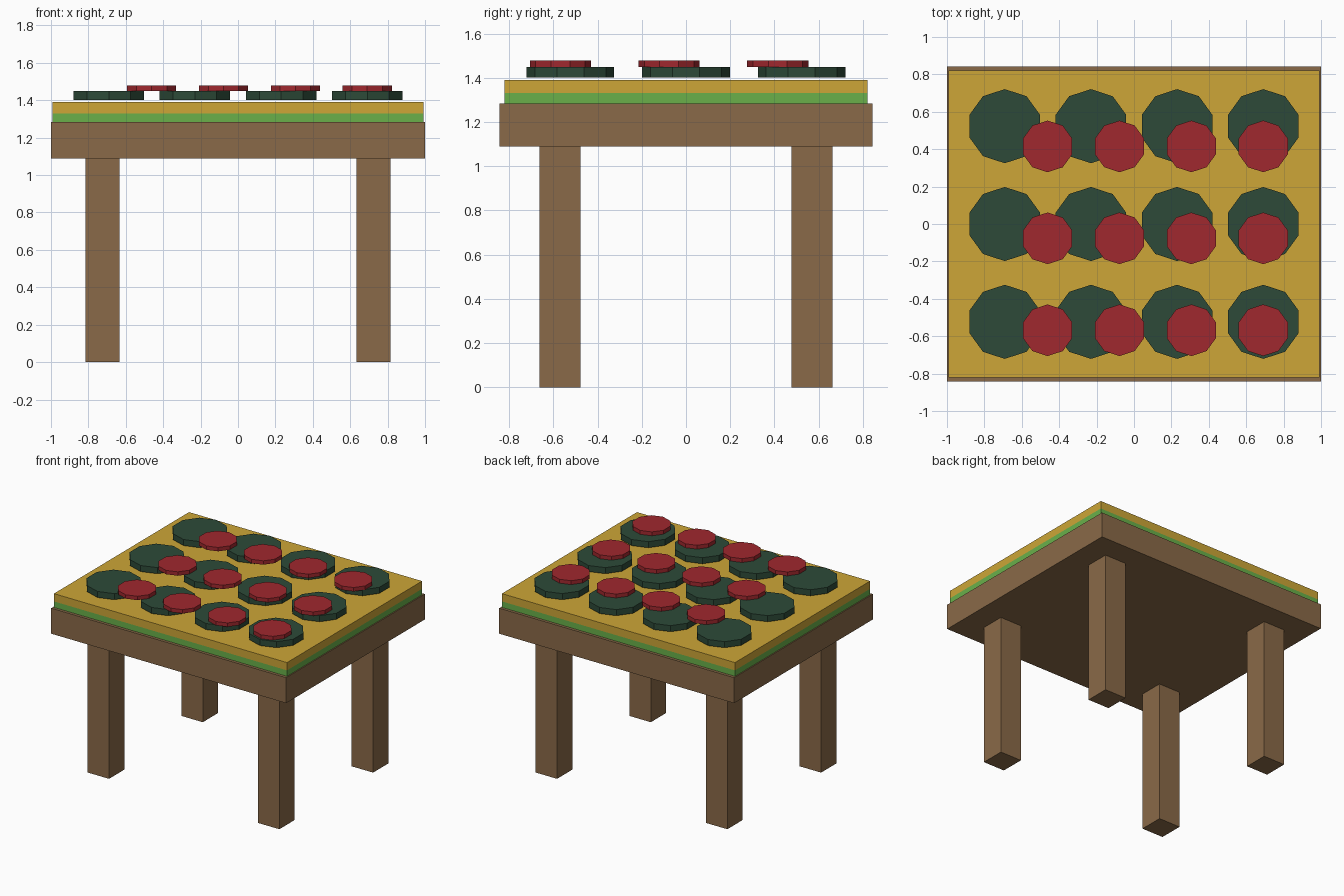
import bpy

if "Cube" in bpy.data.objects:
    bpy.data.objects.remove(bpy.data.objects["Cube"])


def material(name, hex_code):
    # sRGB hex to linear diffuse colour
    srgb = [int(hex_code[i:i + 2], 16) / 255 for i in (0, 2, 4)]
    lin = [c / 12.92 if c <= 0.04045 else ((c + 0.055) / 1.055) ** 2.4 for c in srgb]
    mat = bpy.data.materials.new(name)
    mat.diffuse_color = (*lin, 1)
    mat.use_nodes = True
    mat.node_tree.nodes["Principled BSDF"].inputs["Base Color"].default_value = mat.diffuse_color
    return mat


def finish(name, mat):
    obj = bpy.context.object
    obj.name = name
    obj.data.materials.append(mat)
    return obj


def box(name, x, y, width, depth, z0, z1, mat):
    bpy.ops.mesh.primitive_cube_add(size=1, location=(x, y, (z0 + z1) / 2))
    bpy.context.object.scale = (width, depth, z1 - z0)
    bpy.ops.object.transform_apply(location=False, rotation=False, scale=True)
    return finish(name, mat)


def disc(name, x, y, radius, z0, z1, mat):
    bpy.ops.mesh.primitive_cylinder_add(vertices=10, radius=radius, depth=z1 - z0,
                                        location=(x, y, (z0 + z1) / 2))
    return finish(name, mat)


wood = material("wood", "8A6A48")
green = material("green", "6AB04A")
yellow = material("yellow", "CDA637")
dark_green = material("dark_green", "2D4A38")
red = material("red", "A0282E")

# Wooden table: thick top and four square legs
box("table_top", 0, 0, 2.0, 1.686, 1.088, 1.284, wood)
for side, sx in (("left", -1), ("right", 1)):
    for end, sy in (("front", -1), ("back", 1)):
        box(f"{end}_{side}_leg", sx * 0.725, sy * 0.57, 0.182, 0.185, 0, 1.088, wood)

# Coloured layers on the table
box("green_layer", 0, 0, 1.984, 1.642, 1.284, 1.33, green)
box("yellow_layer", 0, 0, 1.984, 1.642, 1.33, 1.39, yellow)

# Grid of large green discs with smaller red discs just above them
for row in range(3):
    for col in range(4):
        disc(f"green_disc_{row}_{col}", -0.691 + 0.4607 * col, -0.523 + 0.523 * row,
             0.198, 1.402, 1.449, dark_green)
        disc(f"red_disc_{row}_{col}", -0.462 + 0.3843 * col, -0.568 + 0.4915 * row,
             0.138, 1.449, 1.479, red)
